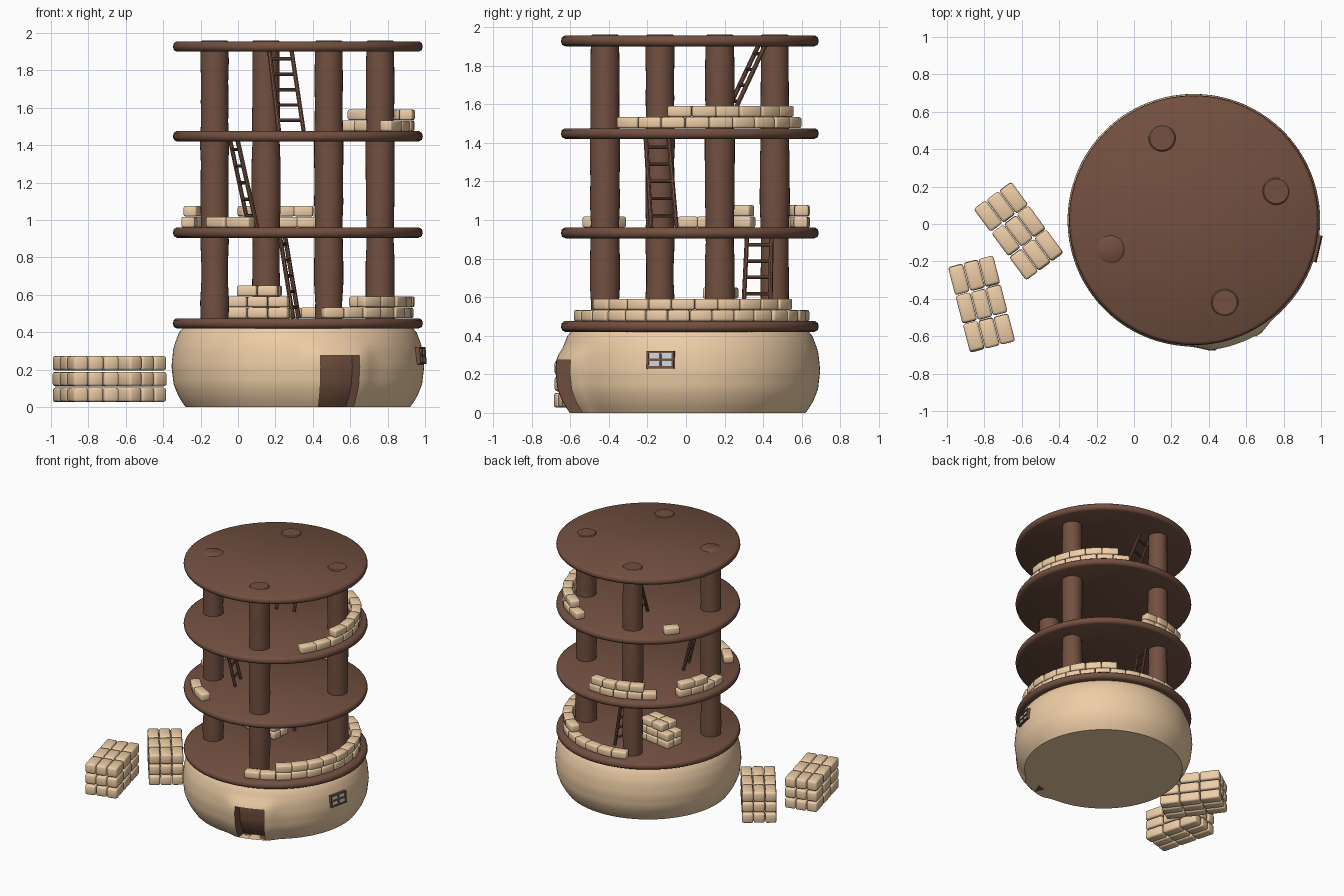
import bpy, bmesh, random
from math import sin, cos, radians, pi, exp
from mathutils import Matrix, Vector

if "Cube" in bpy.data.objects:
    bpy.data.objects.remove(bpy.data.objects["Cube"])

random.seed(4)
C = Vector((0.32, 0.02, 0.0))      # tower axis


def material(name, rgb):
    m = bpy.data.materials.new(name)
    m.diffuse_color = (*rgb, 1)
    m.use_nodes = True
    m.node_tree.nodes["Principled BSDF"].inputs["Base Color"].default_value = m.diffuse_color
    return m


TAN = material("clay", (0.85, 0.61, 0.38))
WOOD = material("wood", (0.17, 0.08, 0.052))
GLASS = material("glass", (0.55, 0.66, 0.72))


def finish(name, bm, mats, angle=40):
    bmesh.ops.recalc_face_normals(bm, faces=bm.faces)
    me = bpy.data.meshes.new(name)
    bm.to_mesh(me)
    bm.free()
    for m in mats:
        me.materials.append(m)
    for p in me.polygons:
        p.use_smooth = True
    me.set_sharp_from_angle(angle=radians(angle))
    ob = bpy.data.objects.new(name, me)
    bpy.context.collection.objects.link(ob)
    return ob


def lathe(points, n, centre, start=0.0, bump=None):
    """Closed solid of revolution; returns the bmesh and its rows of side faces."""
    bm = bmesh.new()
    rings = []
    for r, z in points:
        ring = []
        for i in range(n):
            a = start + 360 * i / n
            rr = r + (bump(a, z) if bump else 0)
            ring.append(bm.verts.new((centre[0] + rr * cos(radians(a)),
                                      centre[1] + rr * sin(radians(a)), z)))
        rings.append(ring)
    rows = [[bm.faces.new((lo[i], lo[(i + 1) % n], hi[(i + 1) % n], hi[i]))
             for i in range(n)] for lo, hi in zip(rings, rings[1:])]
    bm.faces.new(rings[0][::-1])
    bm.faces.new(rings[-1])
    return bm, rows


def box(bm, size, mat, bevel=0.0):
    vs = bmesh.ops.create_cube(bm, size=1, matrix=mat @ Matrix.Diagonal((*size, 1)))["verts"]
    if bevel:
        edges = list({e for v in vs for e in v.link_edges})
        bmesh.ops.bevel(bm, geom=edges, offset=bevel, segments=2, profile=0.5, affect='EDGES')


def place(x, y, z, deg):
    return Matrix.Translation((x, y, z)) @ Matrix.Rotation(radians(deg), 4, 'Z')


# Rounded clay base, swelling around a recessed doorway
PROFILE = [(0, .60), (.05, .635), (.12, .664), (.22, .676), (.32, .665), (.40, .635), (.44, .60)]


def base_radius(z):
    for (z0, r0), (z1, r1) in zip(PROFILE, PROFILE[1:]):
        if z <= z1:
            return r0 + (r1 - r0) * (z - z0) / (z1 - z0)


def door_bump(a, z):
    d = abs((a + 71 + 180) % 360 - 180)
    side = 1 if d < 10 else exp(-((d - 10) / 6) ** 2)
    top = 1 if z < 0.28 else exp(-((z - 0.28) / 0.04) ** 2)
    return 0.03 * side * top


zs = [0.0306 * i for i in range(15)]
bm, rows = lathe([(base_radius(z), z) for z in zs], 120, C, -80, door_bump)
door = [f for row in rows[:9] for f in row[:6]]
rim = bmesh.ops.inset_region(bm, faces=door, thickness=0.001, depth=0)["faces"]
for f in door + rim:
    f.material_index = 1
for v in {v for f in door for v in f.verts}:
    off = Vector((v.co.x - C.x, v.co.y - C.y, 0))
    v.co -= off.normalized() * 0.085
finish("clay_base", bm, [TAN, WOOD])

# Round floors with softened rims
for k, z in enumerate((0.42, 0.905, 1.42, 1.90)):
    prof = [(.645, z), (.662, z + .008), (.668, z + .025), (.664, z + .045), (.65, z + .055)]
    finish(f"floor_{k + 1}", lathe(prof, 64, C)[0], [WOOD], 50)

# Slightly uneven log pillars running through all floors
for k, (x, y) in enumerate(((.15, .46), (.76, .175), (.485, -.42), (-.125, -.135))):
    prof = [(0.075 + random.uniform(-.004, .004), .45 + 1.505 * i / 14) for i in range(15)]
    prof += [(0.066, 1.961)]
    finish(f"pillar_{k + 1}", lathe(prof, 28, (x, y))[0], [WOOD])


# Curved runs of bricks along the floor edges: floor top, row, start and end angle
def brick_wall(name, runs):
    bm = bmesh.new()
    for z, row, a0, a1 in runs:
        n = max(1, round(radians(a1 - a0) * 0.585 / 0.115))
        step = (a1 - a0) / n
        for i in range(n):
            a = a0 + step * (i + 0.5)
            r = 0.583 + random.uniform(-.004, .004)
            size = (0.072, radians(step) * 0.60 - 0.002, 0.057)
            box(bm, size, place(C.x + r * cos(radians(a)), C.y + r * sin(radians(a)),
                                z + 0.029 + 0.059 * row, a + random.uniform(-2, 2)), 0.010)
    finish(name, bm, [TAN], 60)


brick_wall("first_storey_wall", [(.475, 0, -77, 110), (.475, 1, -55, 60)])
brick_wall("second_storey_back_wall", [(.96, 0, 80, 131), (.96, 1, 82, 122)])
brick_wall("second_storey_left_wall", [(.96, 0, 146, 186), (.96, 1, 147, 170)])
brick_wall("second_storey_front_bricks", [(.96, 0, 217, 245)])
brick_wall("third_storey_wall", [(1.475, 0, -38, 69), (1.475, 1, -11, 61)])
brick_wall("third_storey_loose_brick", [(1.475, 0, 136, 147)])


# Stacked piles of bricks: layers given as (columns, rows)
def brick_stack(name, x, y, z, deg, layers, size, pitch):
    bm = bmesh.new()
    base = place(x, y, z, deg)
    for k, (nx, ny) in enumerate(layers):
        for i in range(nx):
            for j in range(ny):
                p = ((i - (nx - 1) / 2) * pitch[0] + random.uniform(-.003, .003),
                     (j - (ny - 1) / 2) * pitch[1], size[2] / 2 + k * pitch[2])
                box(bm, size, base @ Matrix.Translation(p), size[2] * 0.18)
    finish(name, bm, [TAN], 60)


BIG, GAP = (0.152, 0.081, 0.077), (0.159, 0.084, 0.0845)
brick_stack("ground_stack_near", -.815, -.428, .027, -75.5, [(3, 3)] * 3, BIG, GAP)
brick_stack("ground_stack_far", -.617, -.037, .027, -53.6, [(3, 3)] * 3, BIG, GAP)
brick_stack("indoor_stack", .115, .18, .475, -10, [(3, 2), (3, 2), (2, 2)],
            (0.108, 0.075, 0.057), (0.111, 0.078, 0.059))


# Leaning ladders: foot, head and half of the sideways width
def bar(bm, p, q, radius, n=8):
    d = q - p
    m = Matrix.Translation((p + q) / 2) @ d.to_track_quat('Z', 'Y').to_matrix().to_4x4()
    bmesh.ops.create_cone(bm, cap_ends=True, segments=n, radius1=radius, radius2=radius,
                          depth=d.length, matrix=m)


def ladder(name, foot, head, half):
    foot, head, half = Vector(foot), Vector(head), Vector((*half, 0))
    bm = bmesh.new()
    for s in (-1, 1):
        bar(bm, foot + half * s, head + half * s * 0.9, 0.012)
    for i in range(5):
        c = foot.lerp(head, 0.13 + 0.185 * i)
        bar(bm, c - half * 0.95, c + half * 0.95, 0.009)
    finish(name, bm, [WOOD])


ladder("lower_ladder", (.31, .365, .475), (.235, .38, .93), (.015, .07))
ladder("middle_ladder", (.08, -.115, .96), (-.025, -.15, 1.44), (-.022, .066))
ladder("upper_ladder", (.285, .19, 1.475), (.225, .40, 1.92), (.066, .019))

# Four-pane window: local x points outward
a = -13
m = place(C.x + .672 * cos(radians(a)), C.y + .672 * sin(radians(a)), .275, a) \
    @ Matrix.Rotation(radians(-4), 4, 'Y')
bm = bmesh.new()
for s in (-1, 0, 1):
    box(bm, (.03, .012, .092), m @ Matrix.Translation((0, s * .067, 0)))
    box(bm, (.03, .146, .012), m @ Matrix.Translation((0, 0, s * .040)))
finish("window_frame", bm, [WOOD], 30)
bm = bmesh.new()
box(bm, (.018, .134, .08), m)
finish("window_glass", bm, [GLASS], 30)
